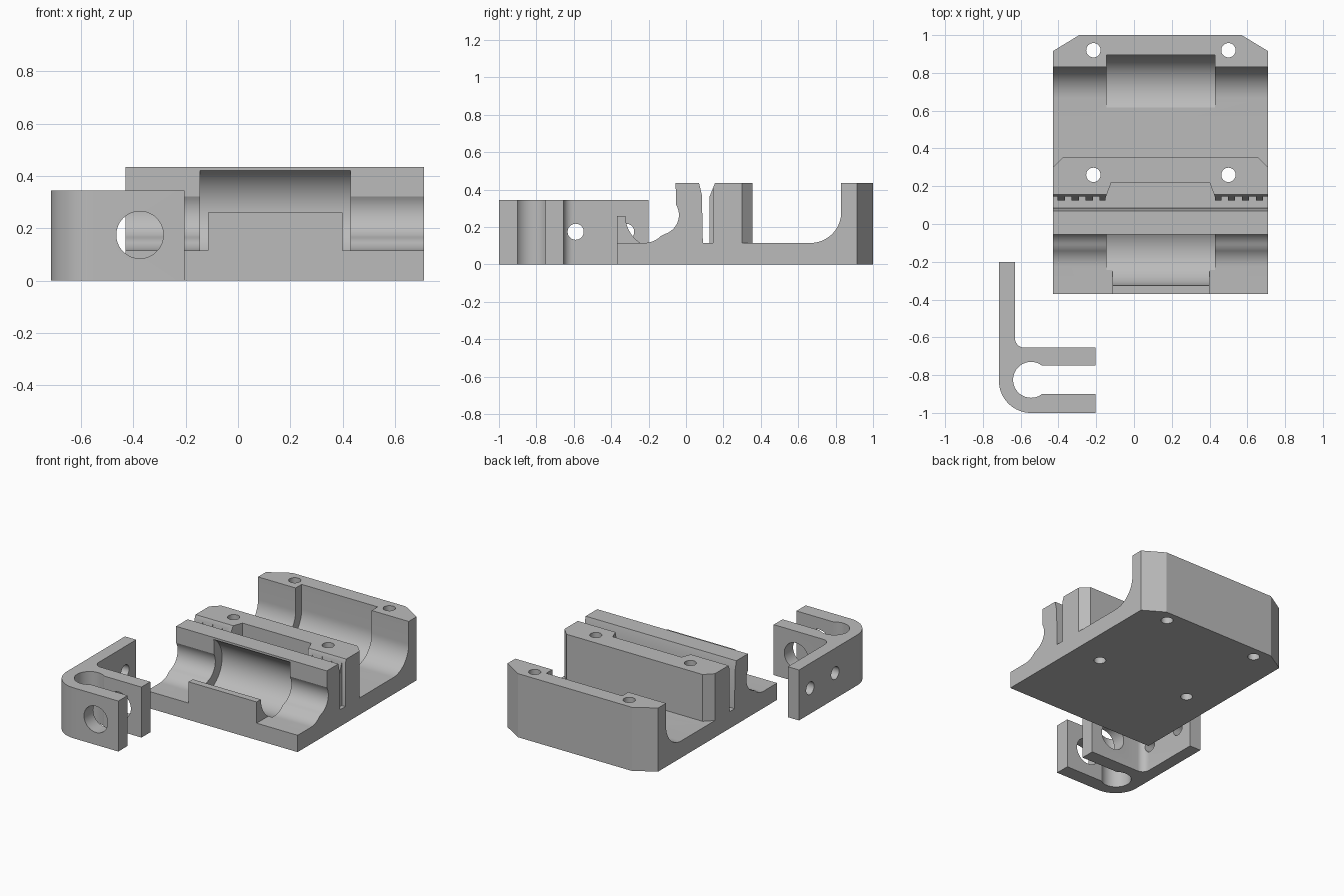
import bpy, bmesh
from math import sin, cos, pi, radians

if "Cube" in bpy.data.objects:
    bpy.data.objects.remove(bpy.data.objects["Cube"])

grey = bpy.data.materials.new("light_grey")
grey.use_nodes = True
grey.diffuse_color = (0.5, 0.5, 0.5, 1)
grey.node_tree.nodes["Principled BSDF"].inputs["Base Color"].default_value = (0.5, 0.5, 0.5, 1)


def arc(cx, cy, r, start, end, steps=16):
    angles = [radians(start + (end - start) * i / steps) for i in range(steps + 1)]
    return [(cx + r * cos(a), cy + r * sin(a)) for a in angles]


def prism(name, outline, low, high, axis="z"):
    """Extrude a closed outline along an axis; x uses (y, z), y uses (x, z), z uses (x, y)."""
    place = {"x": lambda u, v, w: (w, u, v),
             "y": lambda u, v, w: (u, w, v),
             "z": lambda u, v, w: (u, v, w)}[axis]
    bm = bmesh.new()
    rings = [[bm.verts.new(place(u, v, w)) for u, v in outline] for w in (low, high)]
    n = len(outline)
    bm.faces.new(rings[0])
    bm.faces.new(rings[1])
    for i in range(n):
        j = (i + 1) % n
        bm.faces.new((rings[0][i], rings[0][j], rings[1][j], rings[1][i]))
    bmesh.ops.recalc_face_normals(bm, faces=bm.faces)
    mesh = bpy.data.meshes.new(name)
    bm.to_mesh(mesh)
    bm.free()
    mesh.materials.append(grey)
    obj = bpy.data.objects.new(name, mesh)
    bpy.context.collection.objects.link(obj)
    return obj


def rect(u0, u1, v0, v1):
    return [(u0, v0), (u1, v0), (u1, v1), (u0, v1)]


def circle(cx, cy, r, steps=48):
    return arc(cx, cy, r, 0, 360, steps)[:-1]


def combine(target, tool, operation="DIFFERENCE"):
    """Apply a boolean, then remove the tool object."""
    mod = target.modifiers.new("boolean", "BOOLEAN")
    mod.operation = operation
    mod.solver = "EXACT"
    mod.object = tool
    bpy.context.view_layer.objects.active = target
    bpy.ops.object.modifier_apply(modifier=mod.name)
    bpy.data.objects.remove(tool)


def finish(obj):
    bpy.ops.object.select_all(action="DESELECT")
    obj.select_set(True)
    bpy.context.view_layer.objects.active = obj
    bpy.ops.object.shade_smooth_by_angle(angle=radians(25))


# Carriage body: side profile with two rod channels and the belt slot
left, right, floor, top = -0.43, 0.71, 0.115, 0.435
middle = (left + right) / 2
rod_y, rod_z = -0.145, 0.265
profile = [(-0.37, 0), (1, 0), (1, top), (0.83, top)]
profile += arc(0.665, 0.28, 0.165, 0, -90)
profile += [(0.355, floor), (0.355, top), (0.155, top), (0.125, 0.36), (0.125, floor),
            (0.09, floor), (0.085, 0.37), (0.07, top), (-0.055, top)]
profile += arc(rod_y, rod_z, 0.107, 32, -72)
profile += arc(-0.225, 0.245, 0.13, -45, -90, 8)
profile += [(-0.37, floor)]
body = prism("carriage_body", profile, left, right, "x")

# Front retaining lip
combine(body, prism("lip", rect(-0.37, -0.23, 0.05, 0.26), -0.115, 0.4, "x"), "UNION")

# Bearing pockets: round in front, open-topped at the back
combine(body, prism("front_pocket", circle(rod_y, rod_z, 0.18, 64), -0.145, 0.43, "x"))
back_pocket = arc(0.715, rod_z, 0.18, -180, 0, 32) + [(0.895, 0.6), (0.535, 0.6)]
combine(body, prism("back_pocket", back_pocket, -0.145, 0.43, "x"))

# Belt clamp recess with slanted ends
recess = [(-0.15, 0.11), (0.43, 0.11), (0.43, 0.14), (0.4, 0.22), (-0.12, 0.22), (-0.15, 0.14)]
combine(body, prism("recess", recess, floor, 0.6))

# Tooth gaps on both sides of the recess, and corner chamfers
for side in (-1, 1):
    for i in range(4):
        x = middle + side * (0.34 + 0.074 * i)
        combine(body, prism("gap", rect(x - 0.018, x + 0.018, 0.11, 0.145), floor, 0.6))
    edge = middle + side * 0.57
    outside = edge + side * 0.1
    back_corner = [(edge - side * 0.14, 1), (edge, 0.915), (outside, 0.915),
                   (outside, 1.1), (edge - side * 0.14, 1.1)]
    combine(body, prism("back_corner", back_corner, -0.1, 0.6))
    block_corner = [(edge - side * 0.055, 0.355), (edge, 0.3), (outside, 0.3),
                    (outside, 0.4), (edge - side * 0.055, 0.4)]
    combine(body, prism("block_corner", block_corner, floor, 0.6))

# Screw holes
for x in (-0.215, 0.5):
    for y in (0.26, 0.92):
        combine(body, prism("screw_hole", circle(x, y, 0.038, 32), -0.1, 0.6))
finish(body)

# Motion bracket: L-shaped plate with a forked arm
outline = arc(-0.545, -0.83, 0.17, 180, 270)
outline += [(-0.205, -1), (-0.205, -0.9)]
outline += arc(-0.545, -0.825, 0.095, -52, -308, 40)
outline += [(-0.205, -0.75), (-0.205, -0.655)]
outline += arc(-0.58, -0.605, 0.05, 270, 180, 8)
outline += [(-0.63, -0.2), (-0.715, -0.2)]
bracket = prism("forked_bracket", outline, 0, 0.345)

# Bracket holes: one across the fork, two through the plate
combine(bracket, prism("fork_hole", circle(-0.375, 0.175, 0.09), -1.1, -0.6, "y"))
for y in (-0.59, -0.32):
    combine(bracket, prism("plate_hole", circle(y, 0.175, 0.043, 32), -0.8, -0.61, "x"))
finish(bracket)
